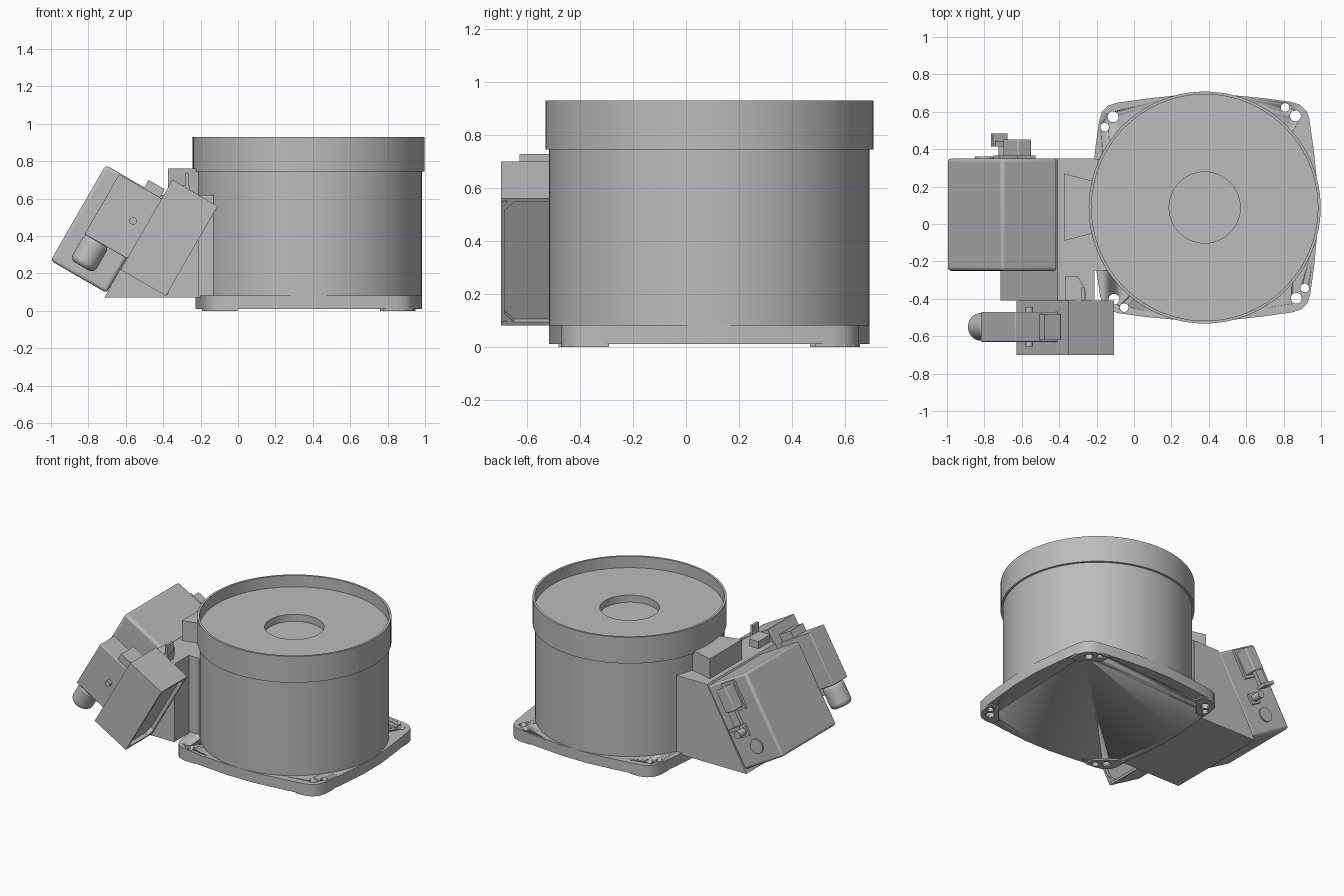
import bpy
import bmesh
from math import radians, cos, sin, pi
from mathutils import Matrix, Vector

cube = bpy.data.objects.get("Cube")
if cube:
    bpy.data.objects.remove(cube, do_unlink=True)

grey = bpy.data.materials.new("machine_grey")
grey.use_nodes = True
grey.diffuse_color = (0.5, 0.5, 0.5, 1)
grey.node_tree.nodes["Principled BSDF"].inputs["Base Color"].default_value = (0.5, 0.5, 0.5, 1)

CX, CY = 0.378, 0.088          # drum axis
TILT = Matrix.Rotation(radians(30), 4, 'Y')
UP = TILT @ Vector((0, 0, 1))  # long direction of the tilted parts
OUT = TILT @ Vector((1, 0, 0))


def finish(name, bm, matrix=Matrix(), bevel=0.0, smooth=False):
    bmesh.ops.recalc_face_normals(bm, faces=bm.faces)
    mesh = bpy.data.meshes.new(name)
    bm.to_mesh(mesh)
    bm.free()
    mesh.materials.append(grey)
    ob = bpy.data.objects.new(name, mesh)
    bpy.context.collection.objects.link(ob)
    ob.matrix_world = matrix
    if bevel:
        mod = ob.modifiers.new("bevel", 'BEVEL')
        mod.width, mod.segments = bevel, 4
    if smooth or bevel:
        bpy.ops.object.select_all(action='DESELECT')
        ob.select_set(True)
        bpy.context.view_layer.objects.active = ob
        bpy.ops.object.shade_smooth_by_angle(angle=radians(30))
    return ob


def place(loc, tilted=False):
    return Matrix.Translation(loc) @ (TILT if tilted else Matrix())


def box(name, loc, size, tilted=False, bevel=0.0):
    bm = bmesh.new()
    bmesh.ops.create_cube(bm, size=1)
    bmesh.ops.scale(bm, vec=size, verts=bm.verts)
    return finish(name, bm, place(loc, tilted), bevel)


def prism(name, pts, low, high, matrix=Matrix(), smooth=False):
    # outline in local xy, extruded from low to high along local z
    bm = bmesh.new()
    face = bm.faces.new([bm.verts.new((x, y, low)) for x, y in pts])
    top = bmesh.ops.extrude_face_region(bm, geom=[face])["geom"]
    bmesh.ops.translate(bm, vec=(0, 0, high - low),
                        verts=[v for v in top if isinstance(v, bmesh.types.BMVert)])
    return finish(name, bm, matrix, smooth=smooth)


def rod(name, start, axis, radius, length, bevel=0.0, sides=32):
    bm = bmesh.new()
    bmesh.ops.create_cone(bm, cap_ends=True, segments=sides, radius1=radius,
                          radius2=radius, depth=length)
    axis = Vector(axis).normalized()
    turn = axis.to_track_quat('Z', 'Y').to_matrix().to_4x4()
    return finish(name, bm, Matrix.Translation(Vector(start) + axis * length / 2) @ turn,
                  bevel, True)


def lathe(name, profile, loc, steps=96):
    bm = bmesh.new()
    verts = [bm.verts.new((r, 0, z)) for r, z in profile]
    edges = [bm.edges.new(p) for p in zip(verts, verts[1:])]
    bmesh.ops.spin(bm, geom=verts + edges, axis=(0, 0, 1), cent=(0, 0, 0),
                   angle=2 * pi, steps=steps)
    bmesh.ops.remove_doubles(bm, verts=bm.verts, dist=1e-4)
    return finish(name, bm, place(loc), smooth=True)


def cut(target, cutter):
    mod = target.modifiers.new("cut", 'BOOLEAN')
    mod.operation, mod.solver, mod.object = 'DIFFERENCE', 'EXACT', cutter
    cutter.hide_render = True
    cutter.hide_set(True)
    cutter.display_type = 'WIRE'


def quarter(pts, k):
    c, s = round(cos(k * pi / 2)), round(sin(k * pi / 2))
    return [(c * x - s * y, s * x + c * y) for x, y in pts]


# Drum with raised lip, recessed top and central well
lathe("drum", [(0, 0.05), (0.605, 0.05), (0.605, 0.745), (0.62, 0.745), (0.62, 0.93),
               (0.605, 0.93), (0.605, 0.85), (0.19, 0.85), (0.19, 0.8), (0, 0.8)],
      (CX, CY, 0))

# Base plate with drilled corner feet
corner = [(0.56, 0.47), (0.545, 0.515), (0.51, 0.55), (0.46, 0.565)]
side = [(0.605, 0.1), (0.582, 0.315)] + corner + [(0.315, 0.585), (0.1, 0.605)]
outline = [p for k in range(4) for p in quarter(side, k)]
base = prism("base_plate", outline, 0.01, 0.083, place((CX, CY, 0)), smooth=True)
foot = [(0.5, 0.4), (0.56, 0.4)] + corner + [(0.38, 0.57), (0.38, 0.5), (0.45, 0.45)]
for k in range(4):
    pad = prism("foot_pad", quarter(foot, k), 0, 0.01, place((CX, CY, 0)))
    for spot, radius in (((0.485, 0.49), 0.029), ((0.43, 0.535), 0.023)):
        x, y = quarter([spot], k)[0]
        drill = rod("bolt_hole_cutter", (CX + x, CY + y, -0.05), (0, 0, 1), radius, 0.2)
        cut(base, drill)
        cut(pad, drill)

# Side bracket and its neck into the drum
stand = Matrix.Translation((0, -0.41, 0)) @ Matrix.Rotation(radians(90), 4, 'X')
prism("side_bracket", [(-0.715, 0.07), (-0.21, 0.07), (-0.21, 0.62), (-0.41, 0.62)],
      -0.76, 0, stand)
box("bracket_neck", (-0.17, 0.05, 0.345), (0.08, 0.596, 0.55))
prism("terminal_block", [(-0.375, 0.27), (-0.2, 0.225), (-0.2, -0.045), (-0.375, -0.09)],
      0.6, 0.76)
prism("sensor_base", [(-0.37, -0.41), (-0.26, -0.41), (-0.26, -0.35), (-0.3, -0.28),
                      (-0.37, -0.28)], 0.6, 0.67)
box("sensor_blade", (-0.273, -0.375, 0.69), (0.016, 0.07, 0.09))

# Tilted gearbox cover
box("gearbox_cover", (-0.705, 0.05, 0.437), (0.345, 0.6, 0.59), True, 0.018)

# Tilted front box with a recessed panel on its lower face
mid = Vector((-0.368, -0.555, 0.39))
motor = box("front_box", mid, (0.28, 0.29, 0.555), True)
w, h, c = 0.13, 0.262, 0.035
panel = [(h - c, w), (h, w - c), (h, c - w), (h - c, -w),
         (c - h, -w), (-h, c - w), (-h, w - c), (c - h, w)]
face_on = Matrix.Translation(mid) @ TILT @ Matrix.Rotation(radians(90), 4, 'Y')
cut(motor, prism("panel_cutter", panel, 0.115, 0.2, face_on))
for sy in (-1, 1):
    for sz in (-1, 1):
        spot = mid + OUT * 0.139 + UP * sz * 0.262 + Vector((0, sy * 0.13, 0))
        rod("panel_screw", spot, OUT, 0.008, 0.005, sides=12)

# Connector hood, latch and cable gland on the front box
hood = Vector((-0.5975, -0.55, 0.495))
box("connector_hood", hood, (0.3, 0.16, 0.37), True, 0.006)
box("hood_latch", (-0.455, -0.55, 0.64), (0.1, 0.14, 0.08), True)
for sy in (-1, 1):
    rod("hood_pivot", hood + Vector((0.037, sy * 0.075, -0.015)), (0, sy, 0), 0.02, 0.03)
rod("cable_gland", (-0.752, -0.55, 0.38), -UP, 0.074, 0.165, 0.03)

# Plug, latch, small port and blanking disc on the back of the cover
plug = Vector((-0.625, 0.4, 0.6))
box("back_plug", plug, (0.085, 0.105, 0.16), True, 0.008)
box("back_plug_flange", plug - Vector((0, 0.043, 0)), (0.11, 0.02, 0.2), True)
box("back_latch_arm", plug - UP * 0.12 + Vector((0, 0.03, 0)), (0.06, 0.03, 0.12), True)
box("back_latch_grip", plug - UP * 0.19 + Vector((0, 0.05, 0)), (0.09, 0.07, 0.022), True)
box("small_port_base", (-0.7, 0.355, 0.37), (0.075, 0.02, 0.075), True)
rod("small_port", (-0.7, 0.35, 0.37), (0, 1, 0), 0.025, 0.08)
rod("blanking_disc", (-0.8, 0.348, 0.29), (0, 1, 0), 0.05, 0.012)
